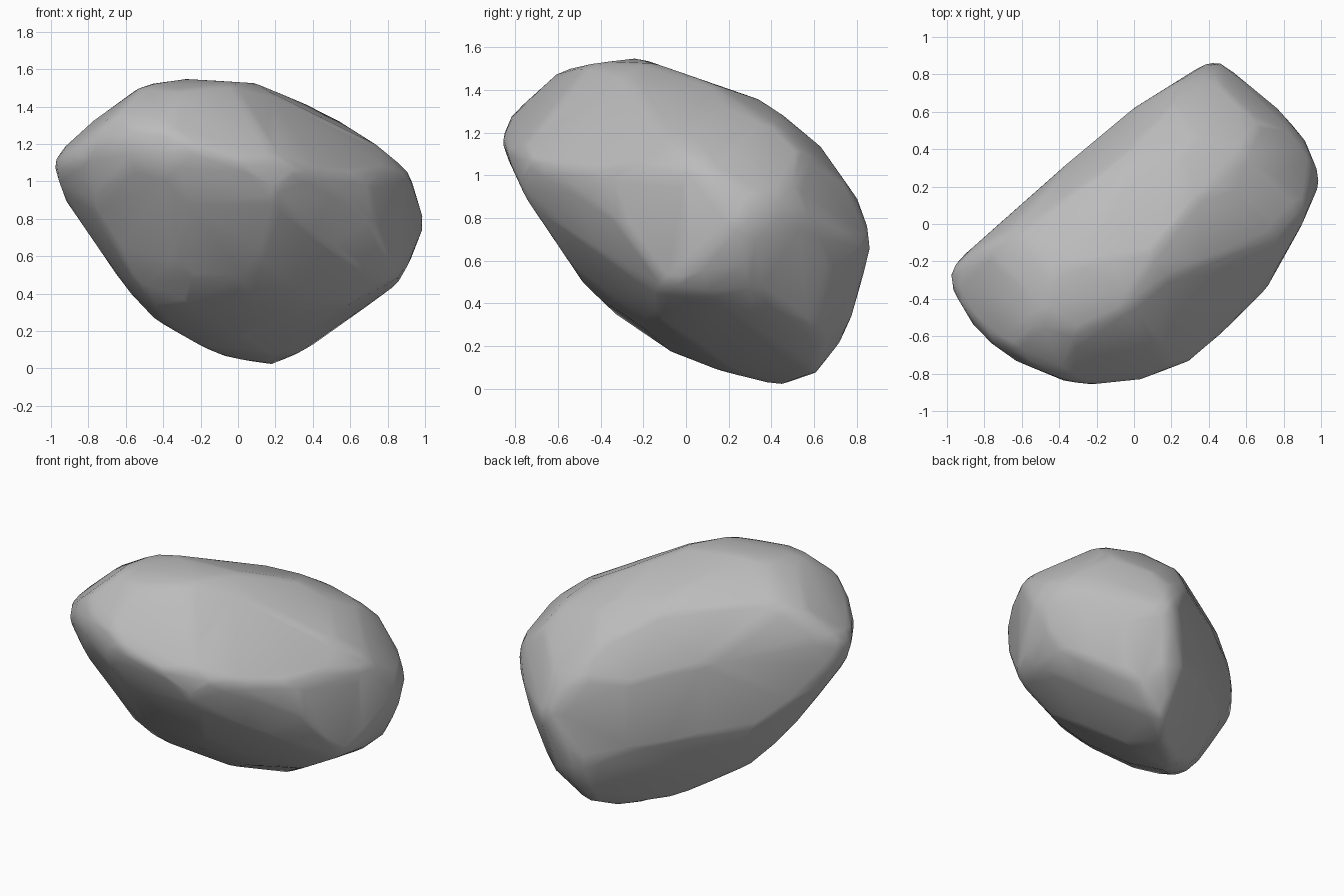
import bpy
import bmesh
import math
from mathutils import Vector
from mathutils.geometry import convex_hull_2d

# Remove the default cube
cube = bpy.data.objects.get("Cube")
if cube:
    bpy.data.objects.remove(cube, do_unlink=True)

MIDDLE = Vector((0, 0, 0.775))

# Outlines of the boulder, measured from its middle
front_outline = [
    (-1, .42), (-.84, .56), (-.7, .66), (-.53, .735), (-.28, .775), (.1, .75),
    (.4, .63), (.62, .54), (.73, .46), (.92, .26), (1, 0), (.93, -.18),
    (.82, -.39), (.35, -.7), (.2, -.775), (-.05, -.725), (-.42, -.565),
    (-.6, -.345), (-.94, .15), (-.97, .24)]
side_outline = [
    (-.87, .38), (-.82, .58), (-.65, .7), (-.43, .75), (-.22, .775),
    (.43, .55), (.5, .5), (.63, .36), (.8, .12), (.87, -.06), (.87, -.1),
    (.78, -.43), (.66, -.7), (.5, -.775), (.16, -.69), (-.2, -.55),
    (-.48, -.28), (-.75, .12)]
plan_outline = [
    (-1, -.3), (-.97, -.22), (-.36, .32), (0, .62), (.4, .87), (.5, .88),
    (.9, .5), (1, .23), (.9, 0), (.7, -.36), (.53, -.53), (.3, -.73),
    (-.06, -.87), (-.2, -.87), (-.37, -.84), (-.7, -.71), (-.88, -.53)]
long_outline = [
    (-.47, .74), (-.66, .69), (-.96, .5), (-1, .39), (-.91, .19),
    (-.61, -.24), (-.38, -.44), (-.22, -.53), (.31, -.62), (.68, -.53),
    (.84, -.44), (.98, -.11), (.98, -.04), (.86, .26), (.51, .53), (.29, .61)]
back_outline = [
    (.45, .81), (.07, .77), (-.52, .6), (-.7, .5), (-.94, .27), (-.99, .07),
    (-.95, -.19), (-.82, -.54), (-.62, -.76), (-.44, -.79), (-.12, -.75),
    (.36, -.58), (.62, -.35), (.9, 0), (1, .22), (1, .32), (.93, .53), (.7, .7)]
end_outline = [
    (-.14, .73), (-.39, .7), (-.61, .55), (-.71, .42), (-.75, .29),
    (-.74, .13), (-.65, -.09), (-.45, -.32), (-.29, -.44), (-.03, -.57),
    (.21, -.63), (.29, -.61), (.36, -.54), (.53, -.25), (.57, -.08),
    (.47, .26), (.3, .58), (.08, .7)]


def cutting_planes(outline, azimuth, elevation):
    """Turn each outline edge into a plane running along the given direction."""
    a, e = math.radians(azimuth), math.radians(elevation)
    toward = Vector((math.cos(a) * math.cos(e), math.sin(a) * math.cos(e), math.sin(e)))
    across = Vector((-math.sin(a), math.cos(a), 0))
    up = toward.cross(across)
    points = [Vector(outline[i]) for i in convex_hull_2d(outline)]
    planes = []
    for p, q in zip(points, points[1:] + points[:1]):
        edge = (q - p).normalized()
        normal = Vector((edge.y, -edge.x))
        if normal.dot(p) < 0:
            normal.negate()
        planes.append((across * normal.x + up * normal.y, normal.dot(p)))
    return planes


# Extra flat cuts: slope above the front ridge, right shoulder, back underside
planes = [(Vector((.26, -.68, .68)), .81),
          (Vector((.54, -.47, .7)), .72),
          (Vector((-.64, .66, -.39)), .52)]
for outline, azimuth, elevation in (
        (front_outline, -90, 0), (side_outline, 0, 0), (plan_outline, -90, 90),
        (long_outline, -45, 27), (back_outline, 135, 24), (end_outline, 46, -26)):
    planes += cutting_planes(outline, azimuth, elevation)

# Boulder: a ball chipped back to the planes, then lightly worn
bm = bmesh.new()
bmesh.ops.create_icosphere(bm, subdivisions=6, radius=1)
for v in bm.verts:
    ray = v.co.normalized()
    v.co = ray * min(d / n.dot(ray) for n, d in planes if n.dot(ray) > 0.01)
for _ in range(3):
    bmesh.ops.smooth_vert(bm, verts=bm.verts, factor=0.5,
                          use_axis_x=True, use_axis_y=True, use_axis_z=True)
bmesh.ops.translate(bm, verts=bm.verts, vec=MIDDLE)

mesh = bpy.data.meshes.new("boulder")
bm.to_mesh(mesh)
bm.free()
boulder = bpy.data.objects.new("boulder", mesh)
bpy.context.collection.objects.link(boulder)

# Coarse, irregular facets
facets = boulder.modifiers.new("facets", 'DECIMATE')
facets.ratio = 0.035

# Stone colour
stone = bpy.data.materials.new("grey stone")
stone.use_nodes = True
colour = (0.5, 0.5, 0.5, 1)
stone.diffuse_color = colour
stone.node_tree.nodes["Principled BSDF"].inputs["Base Color"].default_value = colour
mesh.materials.append(stone)

bpy.ops.object.select_all(action='DESELECT')
boulder.select_set(True)
bpy.context.view_layer.objects.active = boulder
bpy.ops.object.modifier_apply(modifier="facets")
bpy.ops.object.shade_smooth_by_angle(angle=math.radians(50))
